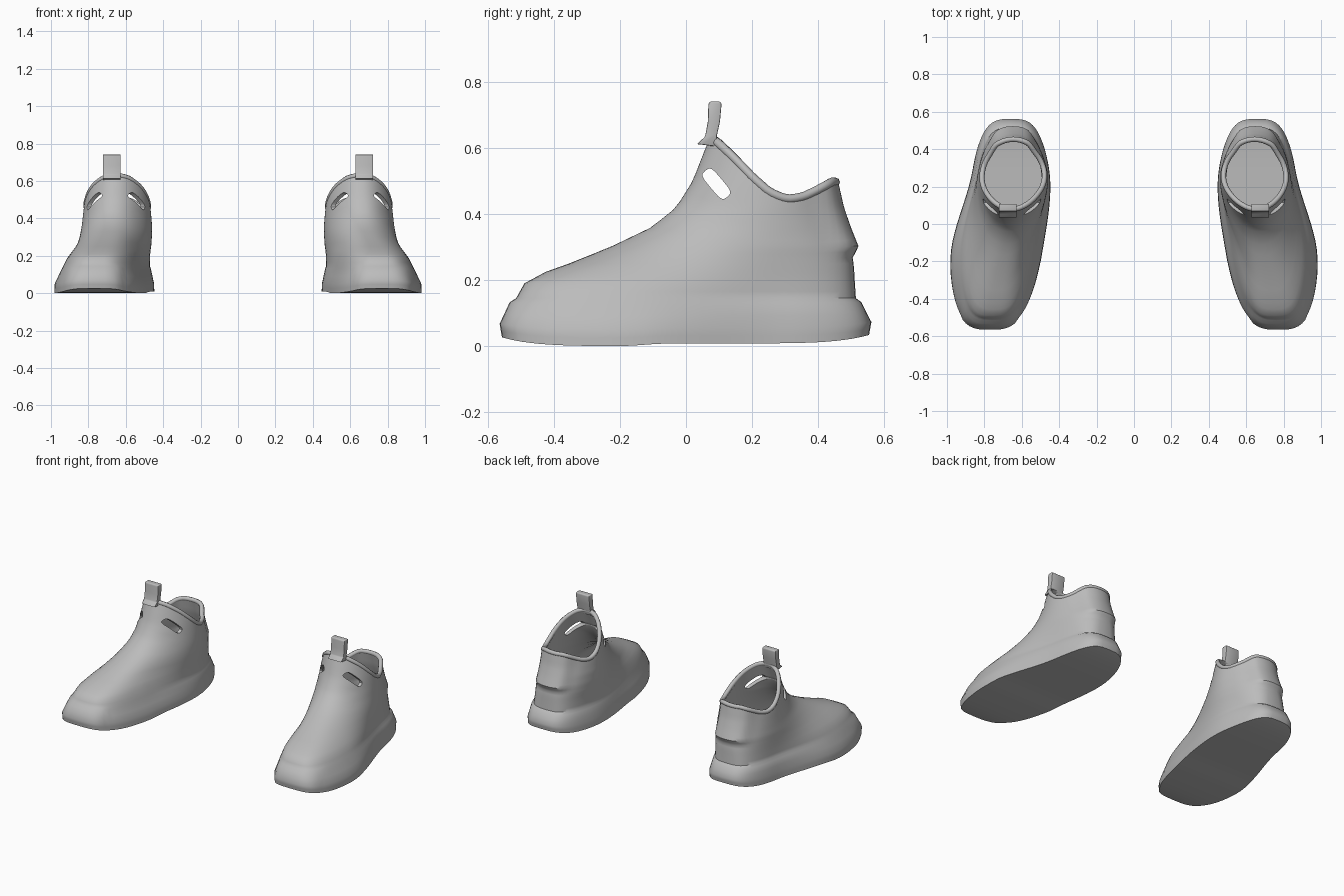
import bpy, bmesh, math
from mathutils import Vector

if "Cube" in bpy.data.objects:
    bpy.data.objects.remove(bpy.data.objects["Cube"])

grey = bpy.data.materials.new("plain grey")
grey.diffuse_color = (0.5, 0.5, 0.5, 1)
grey.use_nodes = True
grey.node_tree.nodes["Principled BSDF"].inputs["Base Color"].default_value = grey.diffuse_color

# Level sections: z, front y, back y, ball centre x, ball half width, heel centre x, heel half width
LEVELS = [
    (0.00, -.548, .555, .742, .253, .658, .225),
    (0.05, -.555, .562, .742, .250, .658, .222),
    (.130, -.525, .532, .738, .216, .658, .208),
    (.145, -.515, .515, .736, .210, .656, .200),
    (.190, -.490, .512, .732, .192, .654, .200),
    (.225, -.425, .510, .725, .175, .652, .200),
    (.250, -.355, .508, .720, .162, .650, .200),
    (.300, -.230, .500, .705, .145, .648, .198),
    (.360, -.105, .476, .690, .130, .645, .192),
    (.420, -.030, .455, .680, .125, .645, .185),
    (.500, .020, .437, .675, .120, .645, .175),
    (.640, .075, .435, .670, .090, .645, .155)]
RIM = [(.06, .635), (.09, .615), (.14, .57), (.2, .51), (.25, .468), (.29, .45),
       (.32, .445), (.36, .452), (.40, .47), (.45, .497)]
N = 72


def lerp_table(table, t):
    if t <= table[0][0]:
        return table[0][1:]
    for a, b in zip(table, table[1:]):
        if t <= b[0]:
            f = (t - a[0]) / (b[0] - a[0])
            return [p + (q - p) * f for p, q in zip(a[1:], b[1:])]
    return table[-1][1:]


def smooth(t):
    t = min(1, max(0, t))
    return t * t * (3 - 2 * t)


def surface(j, z):
    """Point on the shoe skin for column j at height z."""
    a = 2 * math.pi * j / N
    yf, yb, cf, wf, ch, wh = lerp_table(LEVELS, z)
    y = (yf + yb) / 2 - (yb - yf) / 2 * math.cos(a)
    t = smooth((y + .25) / .55)
    c = cf + (ch - cf) * t + max(0, -.2 - y) * .08
    w = wf + (wh - wf) * t
    p = .6 + .35 * smooth((z - .12) / .33)
    s = math.sin(a)
    x = c + w * math.copysign(abs(s) ** p, s) if abs(s) > 1e-6 else c
    # toe bumper and padded heel patch stand slightly proud
    if z < .135 and y < -.3 and abs(x - .77) < .15:
        y -= .01
    if y > .3:
        y += .024 * smooth((.135 - abs(x - .652)) / .05) * smooth((z - .27) / .03)
    # sole curls up at the toe and heel
    z += max(0, 1 - z / .145) * (.008 + .027 * min(1, abs(y) / .56) ** 6
                               - .008 * smooth((-.05 - y) / .15))
    return Vector((x, y, z))


def rim_height(j):
    lo, hi = .40, .66
    for _ in range(30):
        m = (lo + hi) / 2
        if m < lerp_table(RIM, surface(j, m).y)[0]:
            lo = m
        else:
            hi = m
    return lo


def add_object(name, bm):
    bmesh.ops.recalc_face_normals(bm, faces=bm.faces[:])
    me = bpy.data.meshes.new(name)
    bm.to_mesh(me)
    bm.free()
    me.materials.append(grey)
    ob = bpy.data.objects.new(name, me)
    bpy.context.collection.objects.link(ob)
    return ob


def finish(ob, angle):
    """Mirror to the second shoe, apply the modifiers and smooth."""
    ob.modifiers.new("pair", 'MIRROR').use_clip = False
    dg = bpy.context.evaluated_depsgraph_get()
    me = bpy.data.meshes.new_from_object(ob.evaluated_get(dg))
    ob.modifiers.clear()
    ob.data = me
    bpy.ops.object.select_all(action='DESELECT')
    ob.select_set(True)
    bpy.context.view_layer.objects.active = ob
    bpy.ops.object.shade_smooth_by_angle(angle=math.radians(angle))


# Shoe body: sole, upper and collar as one skin
low = [0, .025, .05, .09, .13, .145, .165, .19, .208, .225, .25]
bm = bmesh.new()
rims = [rim_height(j) for j in range(N)]
rows = [[surface(j, z) for j in range(N)] for z in low]
rows += [[surface(j, .25 + (rims[j] - .25) * k / 14) for j in range(N)] for k in range(1, 15)]
grid = [[bm.verts.new(p) for p in r] for r in rows]
for a, b in zip(grid, grid[1:]):
    for j in range(N):
        k = (j + 1) % N
        bm.faces.new((a[j], a[k], b[k], b[j]))
g = grid[0]
for j in range(N // 2):
    ring = [g[j], g[j + 1], g[(N - j - 1) % N], g[(N - j) % N]]
    bm.faces.new(list(dict.fromkeys(ring)))
body = add_object("shoe_body", bm)
sol = body.modifiers.new("wall", 'SOLIDIFY')
sol.thickness = .02
sol.offset = -1

# Slots through both sides of the collar
bm = bmesh.new()
for x in (.4, .95):
    ring = []
    for i in range(16):
        a = 2 * math.pi * i / 16
        u = .052 * math.copysign(abs(math.cos(a)) ** .5, math.cos(a))
        v = .021 * math.copysign(abs(math.sin(a)) ** .5, math.sin(a))
        d = math.radians(-50)
        ring.append(bm.verts.new((x, .092 + u * math.cos(d) - v * math.sin(d),
                                  .492 + u * math.sin(d) + v * math.cos(d))))
    bm.faces.new(ring)
bmesh.ops.bridge_loops(bm, edges=bm.edges[:])
cutter = add_object("slot_cutter", bm)
cutter.hide_render = True
cut = body.modifiers.new("slots", 'BOOLEAN')
cut.operation = 'DIFFERENCE'
cut.solver = 'EXACT'
cut.object = cutter
finish(body, 40)
cutter.hide_viewport = True

# Rounded collar piping
bm = bmesh.new()
path = rows[-1]
centre = Vector((.65, .25, 0))
loops = []
for j, p in enumerate(path):
    t = (path[(j + 1) % N] - path[j - 1]).normalized()
    side = t.cross(Vector((0, 0, 1))).normalized()
    up = side.cross(t)
    inward = (centre - p)
    inward.z = 0
    q = p + inward.normalized() * .009
    loops.append([bm.verts.new(q + .014 * (side * math.cos(i * math.pi / 4) + up * math.sin(i * math.pi / 4)))
                  for i in range(8)])
for j in range(N):
    a, b = loops[j], loops[(j + 1) % N]
    for i in range(8):
        k = (i + 1) % 8
        bm.faces.new((a[i], a[k], b[k], b[i]))
finish(add_object("collar_piping", bm), 60)

# Pull tab standing on the tongue
profile = [(.033, .612), (.052, .610), (.090, .605), (.094, .64), (.103, .68),
           (.108, .735), (.104, .741), (.072, .741), (.068, .735), (.066, .68), (.058, .635)]
bm = bmesh.new()
f = bm.faces.new([bm.verts.new((.627, y, z)) for y, z in profile])
ext = bmesh.ops.extrude_face_region(bm, geom=[f])
bmesh.ops.translate(bm, vec=(.096, 0, 0), verts=[v for v in ext["geom"] if isinstance(v, bmesh.types.BMVert)])
tab = add_object("pull_tab", bm)
bev = tab.modifiers.new("soft", 'BEVEL')
bev.width = .004
bev.segments = 2
finish(tab, 40)
